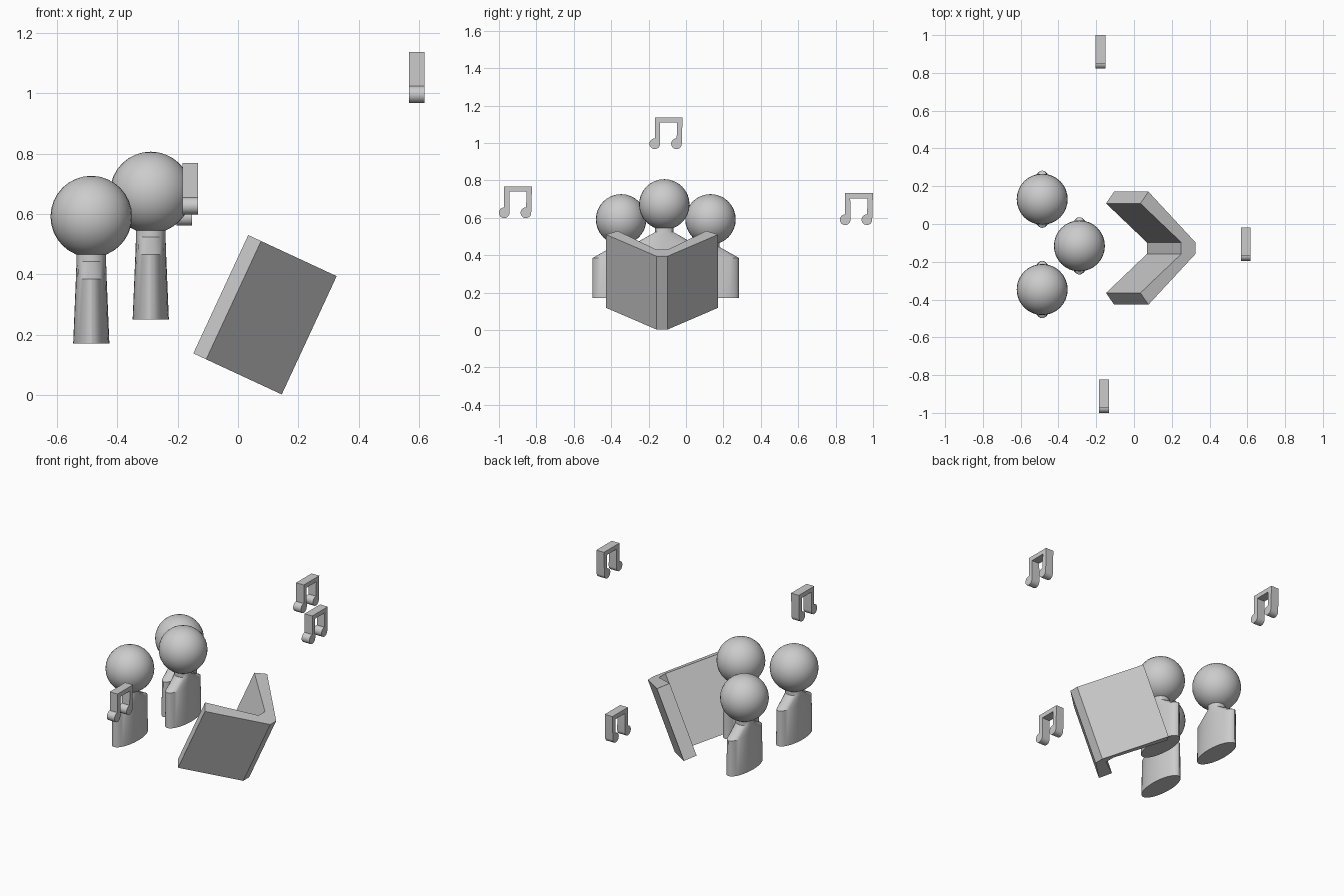
import bpy, bmesh
from math import sin, cos, pi, atan2
from mathutils import Vector

if "Cube" in bpy.data.objects:
    bpy.data.objects.remove(bpy.data.objects["Cube"])


def finish(name, bm, angle=0.52):
    bmesh.ops.recalc_face_normals(bm, faces=bm.faces)
    me = bpy.data.meshes.new(name)
    bm.to_mesh(me)
    bm.free()
    ob = bpy.data.objects.new(name, me)
    bpy.context.collection.objects.link(ob)
    bpy.ops.object.select_all(action='DESELECT')
    bpy.context.view_layer.objects.active = ob
    ob.select_set(True)
    bpy.ops.object.shade_smooth_by_angle(angle=angle)
    return ob


def loft(name, rings):
    """Skin a stack of equal-length point rings and cap both ends."""
    bm = bmesh.new()
    vs = [[bm.verts.new(p) for p in r] for r in rings]
    n = len(vs[0])
    for a, b in zip(vs, vs[1:]):
        for i in range(n):
            j = (i + 1) % n
            bm.faces.new((a[i], a[j], b[j], b[i]))
    bm.faces.new(vs[0])
    bm.faces.new(vs[-1])
    return finish(name, bm)


def singer(name, x, y, z):
    # body: oval torso, sloping shoulders, round neck (height, x radius, y radius)
    sections = [(0, .060, .152), (.215, .051, .152), (.273, .049, .049), (.32, .049, .049)]
    n = 32
    loft(name + "_body", [[(x + rx * cos(2 * pi * i / n), y + ry * sin(2 * pi * i / n), z + h)
                           for i in range(n)] for h, rx, ry in sections])
    # head
    bm = bmesh.new()
    bmesh.ops.create_uvsphere(bm, u_segments=32, v_segments=16, radius=.135)
    bmesh.ops.translate(bm, verts=bm.verts, vec=(x, y, z + .421))
    finish(name + "_head", bm)


def note(name, x, y, top):
    # outline in the y-z plane, relative to the centre of the beam's top edge
    r, cz = .0285, -.1415

    def head(cy, a0, a1, n=22):
        return [(cy + r * cos(a0 + (a1 - a0) * i / n), cz + r * sin(a0 + (a1 - a0) * i / n))
                for i in range(n + 1)]
    up = 1.45
    outline = [(-.060, 0), (.0885, 0)]
    outline += head(.056, 0, -2 * pi + up)[:-1] + [(.057, cz + r), (.060, -.027)]
    outline += [(-.033, -.027)]
    outline += head(-.060, 0, -2 * pi + up + .12)
    loft(name, [[(x + s * .026, y + py, top + pz) for py, pz in outline] for s in (-1, 1)])


# three singers
singer("left_singer", -.486, -.347, .17)
singer("right_singer", -.486, .131, .17)
singer("middle_singer", -.289, -.116, .25)

# open song book: V-shaped section swept along a leaning axis
half = [(.323, .029), (.047, .299), (0, .237), (.238, .031)]
section = half + [(v, -y) for v, y in reversed(half)]
lean = atan2(.182, .392)
up_axis = Vector((sin(lean), 0, cos(lean)))
out_axis = Vector((cos(lean), 0, -sin(lean)))
corner = Vector((-.148, -.128, .138))
loft("song_book", [[corner + out_axis * v + up_axis * h + Vector((0, y, 0)) for v, y in section]
                   for h in (0, .432)])

# floating music notes
note("note_front", -.158, -.912, .768)
note("note_back", -.178, .911, .731)
note("note_side", .592, -.107, 1.137)
